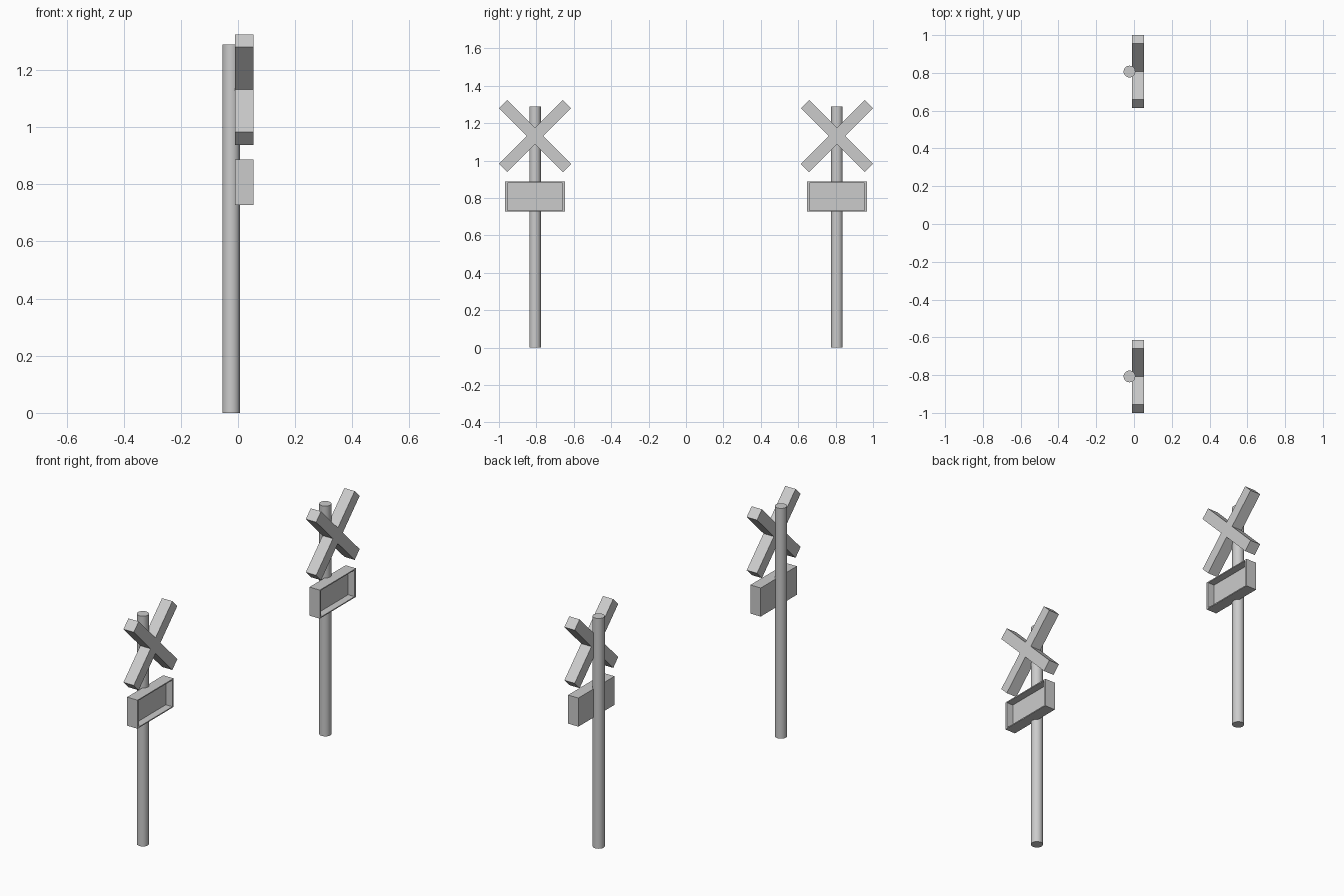
import bpy
import bmesh
import math
from mathutils import Vector, Matrix

if "Cube" in bpy.data.objects:
    bpy.data.objects.remove(bpy.data.objects["Cube"])

BACK, FRONT = -0.01, 0.054      # x range shared by the cross and the lamp box
POLE_X, POLE_R, POLE_H = -0.024, 0.031, 1.29
SIGN_Y = 0.807


def finish(name, bm, y):
    bmesh.ops.recalc_face_normals(bm, faces=bm.faces)
    mesh = bpy.data.meshes.new(name)
    bm.to_mesh(mesh)
    bm.free()
    obj = bpy.data.objects.new(name, mesh)
    obj.location.y = y
    bpy.context.collection.objects.link(obj)
    return obj


def make_pole(name, y):
    bpy.ops.mesh.primitive_cylinder_add(vertices=32, radius=POLE_R, depth=POLE_H,
                                        location=(POLE_X, y, POLE_H / 2))
    bpy.context.object.name = name
    bpy.ops.object.shade_smooth_by_angle(angle=math.radians(35))


def make_cross(name, y, centre_z=1.131, length=0.483, width=0.062):
    # plus-shaped outline turned 45 degrees, then extruded along x
    a, b = length / 2, width / 2
    bm = bmesh.new()
    verts = []
    for i in range(4):
        turn = Matrix.Rotation(math.radians(45 + 90 * i), 3, 'X')
        for p in ((a, -b), (a, b), (b, b)):
            co = turn @ Vector((0, *p))
            verts.append(bm.verts.new(co + Vector((BACK, 0, centre_z))))
    face = bm.faces.new(verts)
    ext = bmesh.ops.extrude_face_region(bm, geom=[face])
    moved = [v for v in ext["geom"] if isinstance(v, bmesh.types.BMVert)]
    bmesh.ops.translate(bm, verts=moved, vec=(FRONT - BACK, 0, 0))
    finish(name, bm, y)


def make_box(name, y, z0=0.727, z1=0.887, half=0.16, rim_y=0.012, rim_z=0.006, depth=0.04):
    # open tray: nested rectangles from back, over the rim, to the recessed panel
    bm = bmesh.new()
    loops = []
    for x, dy, dz in ((BACK, 0, 0), (FRONT, 0, 0),
                      (FRONT, rim_y, rim_z), (FRONT - depth, rim_y, rim_z)):
        h, lo, hi = half - dy, z0 + dz, z1 - dz
        loops.append([bm.verts.new((x, *p)) for p in ((-h, lo), (h, lo), (h, hi), (-h, hi))])
    for r, s in zip(loops, loops[1:]):
        for i in range(4):
            j = (i + 1) % 4
            bm.faces.new((r[i], r[j], s[j], s[i]))
    bm.faces.new(loops[0])
    bm.faces.new(loops[-1])
    finish(name, bm, y)


# two identical crossing signs facing +x
for side, y in (("near", -SIGN_Y), ("far", SIGN_Y)):
    make_pole(f"{side}_pole", y)
    make_cross(f"{side}_crossbuck", y)
    make_box(f"{side}_sign_box", y)
